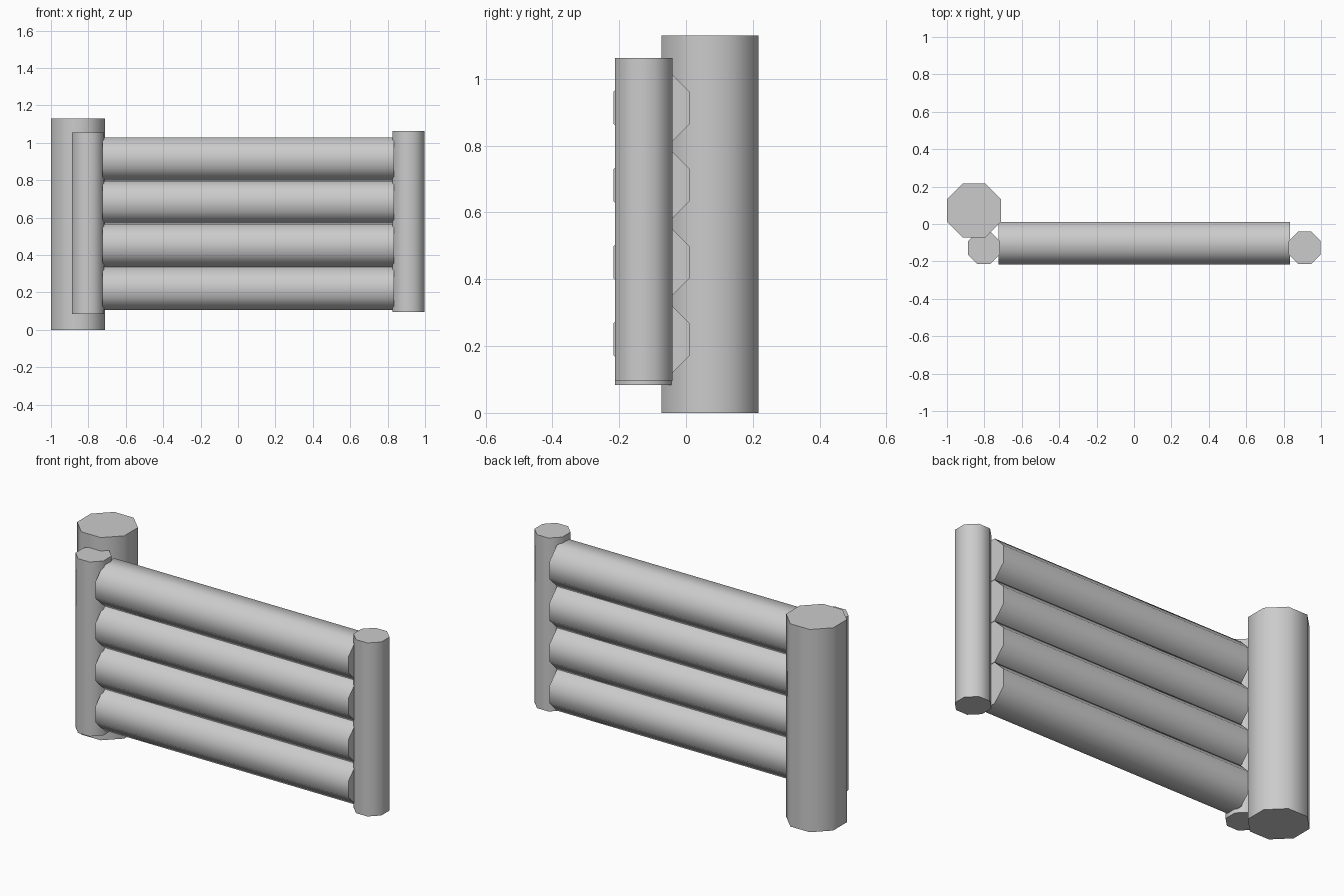
import bpy
import math

if "Cube" in bpy.data.objects:
    bpy.data.objects.remove(bpy.data.objects["Cube"])


def octagon_log(name, apothem, start, end, axis):
    """Eight-sided log with flats facing the axes, smooth sides and sharp ends."""
    mid = [(a + b) / 2 for a, b in zip(start, end)]
    length = math.dist(start, end)
    bpy.ops.mesh.primitive_cylinder_add(
        vertices=8, radius=apothem / math.cos(math.pi / 8), depth=length, location=mid)
    log = bpy.context.object
    log.name = name
    # Turn half a side so the flats line up with the axes
    for v in log.data.vertices:
        c, s = math.cos(math.pi / 8), math.sin(math.pi / 8)
        x, y, z = v.co
        x, y = x * c - y * s, x * s + y * c
        v.co = (z, y, -x) if axis == 'X' else (x, y, z)
    log.data.update()
    bpy.ops.object.shade_smooth_by_angle(angle=math.radians(60))
    return log


# Thick main post behind the left end
octagon_log("main_post", 0.145, (-0.855, 0.072, 0), (-0.855, 0.072, 1.13), 'Z')

# Thin posts at both ends of the rails
octagon_log("left_post", 0.086, (-0.802, -0.127, 0.083), (-0.802, -0.127, 1.055), 'Z')
octagon_log("right_post", 0.086, (0.912, -0.127, 0.095), (0.912, -0.127, 1.062), 'Z')

# Four stacked horizontal logs
for i in range(4):
    z = 0.22 + i * 0.231
    octagon_log(f"rail_{i + 1}", 0.1145, (-0.725, -0.103, z), (0.835, -0.103, z), 'X')
